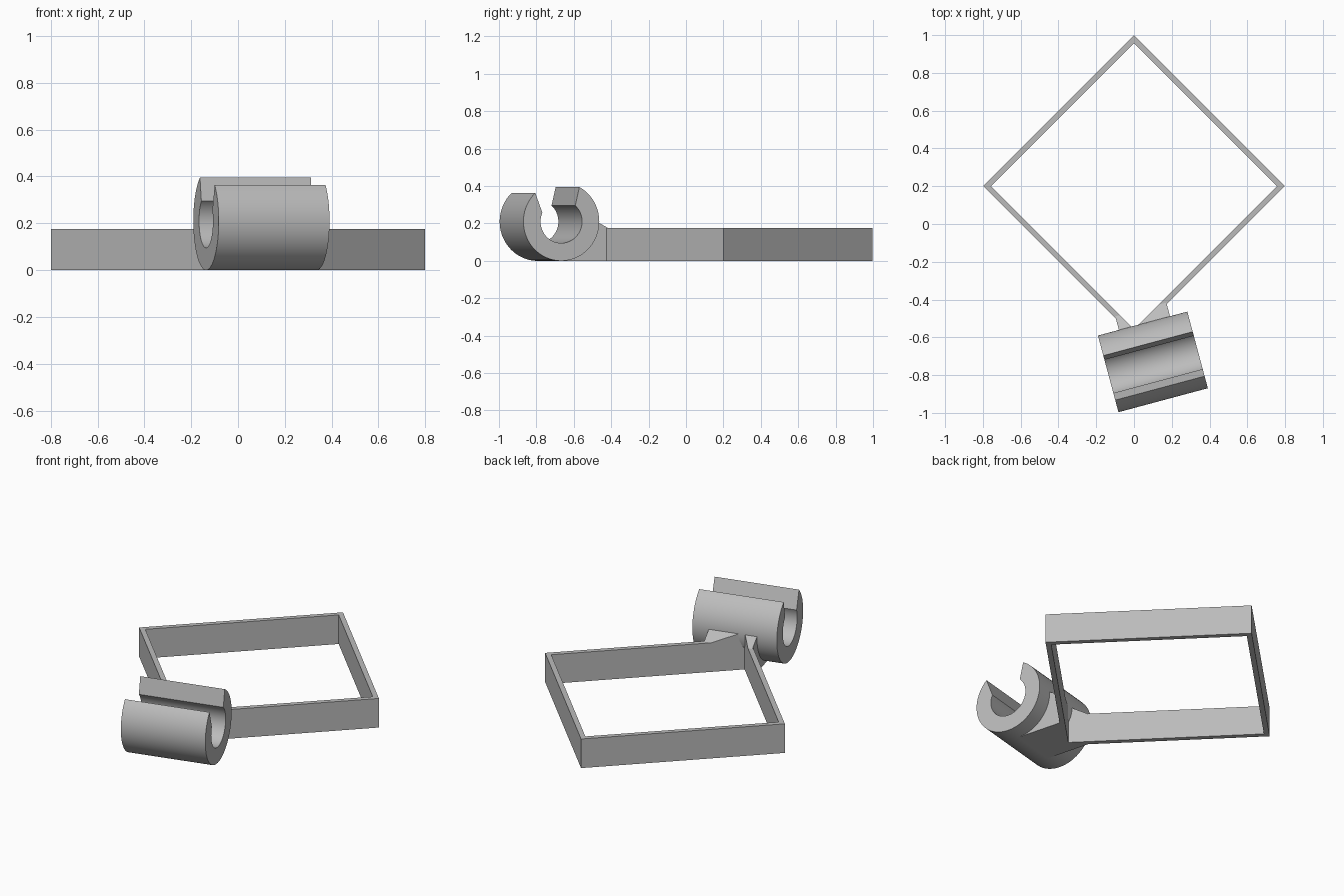
import bpy, bmesh
from math import cos, sin, atan2, radians, sqrt, tau
from mathutils import Matrix, Vector

default = bpy.data.objects.get("Cube")
if default:
    bpy.data.objects.remove(default)

grey = bpy.data.materials.new("plain grey")
grey.use_nodes = True
color = (0.5, 0.5, 0.5, 1)
grey.diffuse_color = color
grey.node_tree.nodes["Principled BSDF"].inputs["Base Color"].default_value = color


def prism(name, loop, depth, matrix=Matrix()):
    """Extrude a closed 2D outline along local z and place it."""
    bm = bmesh.new()
    face = bm.faces.new([bm.verts.new((x, y, 0)) for x, y in loop])
    ext = bmesh.ops.extrude_face_region(bm, geom=[face])
    moved = [v for v in ext["geom"] if isinstance(v, bmesh.types.BMVert)]
    bmesh.ops.translate(bm, verts=moved, vec=(0, 0, depth))
    bmesh.ops.transform(bm, matrix=matrix, verts=bm.verts)
    bmesh.ops.recalc_face_normals(bm, faces=bm.faces)
    mesh = bpy.data.meshes.new(name)
    bm.to_mesh(mesh)
    bm.free()
    mesh.materials.append(grey)
    obj = bpy.data.objects.new(name, mesh)
    bpy.context.collection.objects.link(obj)
    return obj


def activate(obj):
    bpy.ops.object.select_all(action='DESELECT')
    obj.select_set(True)
    bpy.context.view_layer.objects.active = obj


def subtract(obj, cutter):
    mod = obj.modifiers.new("cut", 'BOOLEAN')
    mod.operation = 'DIFFERENCE'
    mod.solver = 'EXACT'
    mod.object = cutter
    activate(obj)
    bpy.ops.object.modifier_apply(modifier=mod.name)


def diamond(r, cy=0.2):
    return [(r, cy), (0, cy + r), (-r, cy), (0, cy - r)]


def arc(r, start, end, n=56):
    steps = [start + (end - start) * i / n for i in range(n + 1)]
    return [(r * cos(t), r * sin(t)) for t in steps]


# Square frame turned on its corner
opening = prism("opening_cutter", diamond(0.757), 1.0,
                Matrix.Translation((0, 0, -0.3)))
opening.hide_render = True
frame = prism("square_frame", diamond(0.798), 0.175)
subtract(frame, opening)

# Clip space: profile x runs backward, profile y runs up, extrusion along the bore
turn = radians(15)
axis = Vector((cos(turn), sin(turn), 0))
back = Vector((-sin(turn), cos(turn), 0))
up = Vector((0, 0, 1))
basis = Matrix((back, up, axis)).transposed().to_4x4()


def clip_space(along, z):
    return Matrix.Translation(Vector((0.10, -0.73, z)) + axis * along) @ basis


# Open clip with slanted lips around the bore
R, r = 0.21, 0.115
outer = arc(R, atan2(0.153, -0.144), tau + atan2(0.185, 0.10))
inner = arc(r, tau + atan2(0.085, 0.077), atan2(0.047, -0.105))
clip = prism("open_clip", outer + inner, 0.49, clip_space(-0.245, R))
activate(clip)
bpy.ops.object.shade_smooth_by_angle(angle=radians(25))

# Wedge joining the clip to the frame corner
wedge = [(0, 0), (0.31, 0), (0.31, 0.161), (0.14, 0.255), (0.14, 0.10), (0, 0.05)]
bracket = prism("joining_bracket", wedge, 0.28, clip_space(-0.13, 0))
subtract(bracket, opening)

bpy.data.objects.remove(opening)
